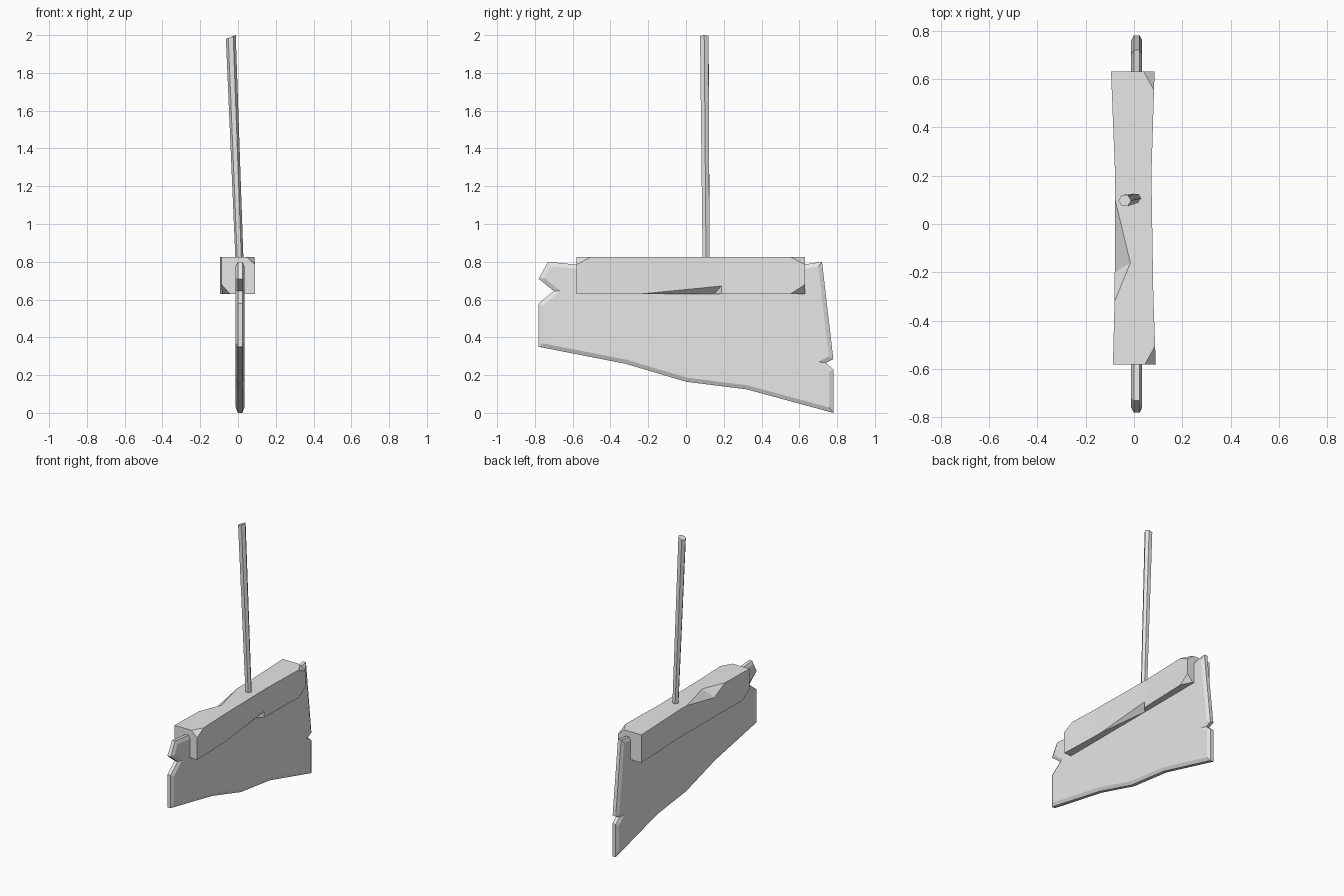
import bpy, bmesh
from mathutils import Vector, Matrix

cube = bpy.data.objects.get("Cube")
if cube:
    bpy.data.objects.remove(cube)

grey = bpy.data.materials.new("stone_grey")
grey.use_nodes = True
grey.diffuse_color = (0.8, 0.8, 0.8, 1)
grey.node_tree.nodes["Principled BSDF"].inputs["Base Color"].default_value = (0.8, 0.8, 0.8, 1)


def finish(bm, name):
    """Turn a bmesh into a flat-shaded grey object."""
    bmesh.ops.recalc_face_normals(bm, faces=bm.faces)
    mesh = bpy.data.meshes.new(name)
    bm.to_mesh(mesh)
    bm.free()
    mesh.materials.append(grey)
    obj = bpy.data.objects.new(name, mesh)
    bpy.context.collection.objects.link(obj)
    return obj


# Blade: notched outline (y, z), thickened, with chamfered rims
outline = [(-.78, .35), (-.78, .58), (-.70, .645), (-.78, .71), (-.73, .80),
           (-.58, .785), (.62, .785), (.72, .80), (.78, .285), (.74, .265),
           (.78, .23), (.78, 0), (.32, .125), (0, .165), (-.32, .26)]
HALF, RIM, MID = .012, .022, .011
bm = bmesh.new()
face = bm.faces.new([bm.verts.new((MID - HALF, y, z)) for y, z in outline])
ext = bmesh.ops.extrude_face_region(bm, geom=[face], use_keep_orig=True)
bmesh.ops.translate(bm, vec=(2 * HALF, 0, 0),
                    verts=[g for g in ext["geom"] if isinstance(g, bmesh.types.BMVert)])
bmesh.ops.recalc_face_normals(bm, faces=bm.faces)
sides = [f for f in bm.faces if len(f.verts) == len(outline)]
bmesh.ops.inset_individual(bm, faces=sides, thickness=RIM, depth=.011, use_even_offset=True)
finish(bm, "blade")

# Guard: lofted block, waisted in the middle
LOW, TOP = .63, .825
stations = [(-.58, -.087, .09), (-.3, -.08, .08), (.2, -.078, .072), (.63, -.095, .085)]
bm = bmesh.new()
rings = [[bm.verts.new((x, y, z)) for x, z in ((l, LOW), (r, LOW), (r, TOP), (l, TOP))]
         for y, l, r in stations]
for a, b in zip(rings, rings[1:]):
    for i in range(4):
        j = (i + 1) % 4
        bm.faces.new((a[i], a[j], b[j], b[i]))
bm.faces.new(rings[0])
bm.faces.new(rings[-1])
bmesh.ops.recalc_face_normals(bm, faces=bm.faces)


def clip_corner(corner, dx, dy, dz):
    """Slice off a corner; the offsets lead inward along its three edges."""
    c = Vector(corner)
    p, q, r = (c + Vector(v) for v in ((dx, 0, 0), (0, dy, 0), (0, 0, dz)))
    n = (q - p).cross(r - p).normalized()
    if n.dot(c - p) < 0:
        n = -n
    cut = bmesh.ops.bisect_plane(bm, geom=bm.verts[:] + bm.edges[:] + bm.faces[:],
                                 plane_co=p, plane_no=n, clear_outer=True)
    rim = [g for g in cut["geom_cut"] if isinstance(g, bmesh.types.BMEdge)]
    bmesh.ops.holes_fill(bm, edges=rim)


clip_corner((.085, .63, TOP), -.045, -.08, -.04)
clip_corner((.085, .63, LOW), -.04, -.08, .05)
clip_corner((.09, -.58, TOP), -.045, .08, -.04)
clip_corner((-.087, -.58, LOW), .045, .08, .05)
guard = finish(bm, "guard")


def gouge(name, apex, corners, lift):
    """Chip the guard with a wedge spreading out from an apex."""
    apex = Vector(apex)
    pts = [apex] + [apex + 1.4 * (Vector(c) - apex) for c in corners]
    pts += [p + Vector((0, 0, lift)) for p in pts]
    hull = bmesh.new()
    for p in pts:
        hull.verts.new(p)
    bmesh.ops.convex_hull(hull, input=hull.verts[:])
    cutter = finish(hull, name)
    cutter.hide_render = True
    cutter.display_type = 'WIRE'
    mod = guard.modifiers.new(name, 'BOOLEAN')
    mod.operation = 'DIFFERENCE'
    mod.solver = 'EXACT'
    mod.object = cutter
    bpy.context.view_layer.update()
    result = bpy.data.meshes.new_from_object(
        guard.evaluated_get(bpy.context.evaluated_depsgraph_get()))
    guard.modifiers.clear()
    guard.data = result
    bpy.data.objects.remove(cutter)


gouge("top_chip", (-.015, -.16, TOP),
      [(-.078, .1, TOP), (-.08, -.32, TOP), (-.08, -.2, .765)], .1)
gouge("bottom_chip", (.035, .15, LOW),
      [(.075, -.2, LOW), (.075, .19, LOW), (.075, .19, .675)], -.1)

# Pole: leaning six-sided shaft with a slanted tip
base, tip = Vector((.01, .107, .75)), Vector((-.038, .097, 1.99))
bm = bmesh.new()
bmesh.ops.create_cone(bm, cap_ends=True, segments=6, radius1=.021, radius2=.026,
                      depth=1, matrix=Matrix.Rotation(.5, 4, 'Z'))
for v in bm.verts:
    upper = v.co.z > 0
    v.co.z = .4 * v.co.x if upper else 0
    v.co += tip if upper else base
finish(bm, "pole")
